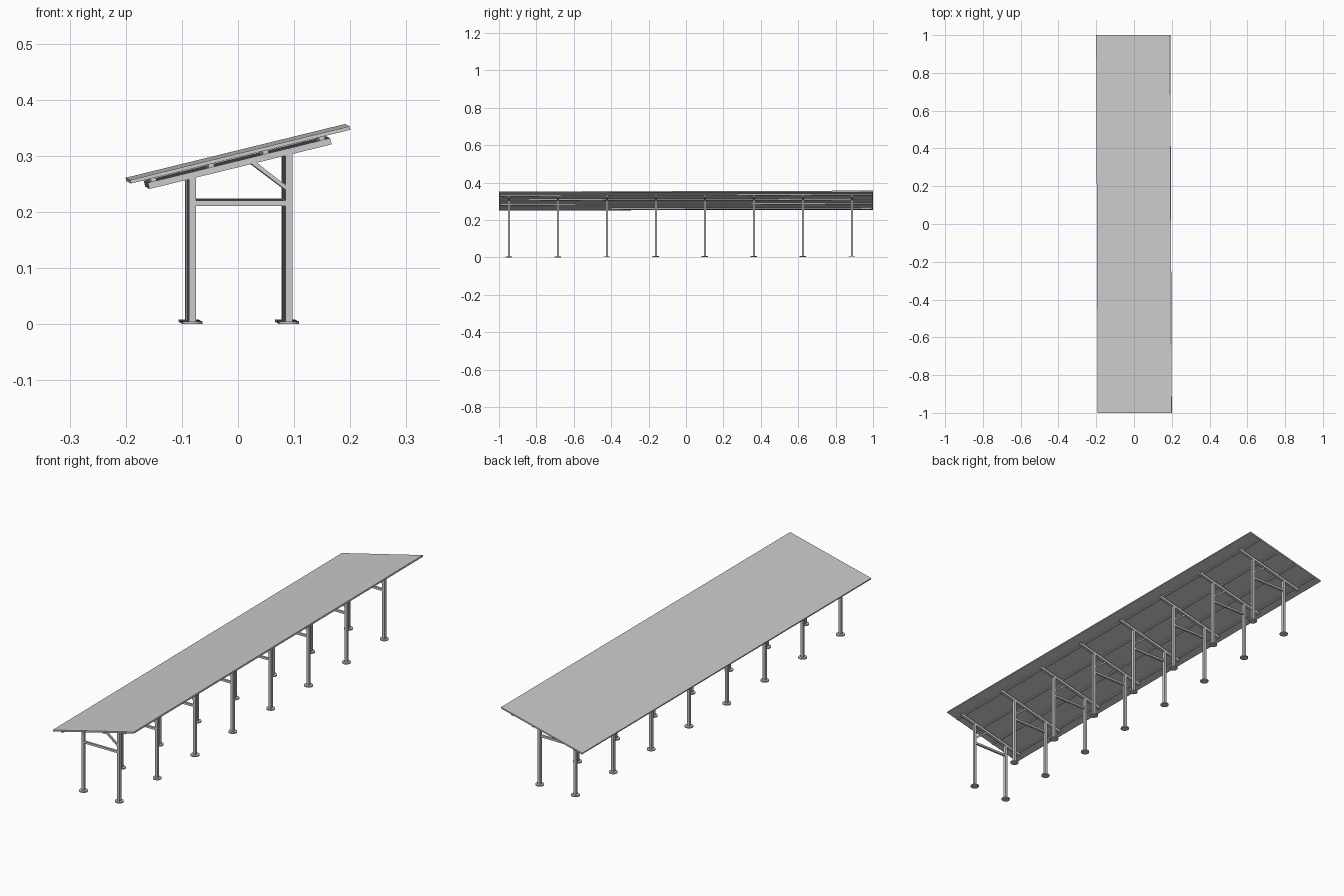
import bpy, bmesh, math

if "Cube" in bpy.data.objects:
    bpy.data.objects.remove(bpy.data.objects["Cube"])

DX, DZ = -0.004, 0.002          # slight drift of the whole row along y
SLOPE = 0.245                   # roof pitch


def drift(x, y, z):
    return (x + DX * (y + 0.95), y, z + DZ * (y + 0.95))


def prism(name, profile, y0, y1):
    """Extrude an x-z profile from y0 to y1 following the drift."""
    bm = bmesh.new()
    a = [bm.verts.new(drift(x, y0, z)) for x, z in profile]
    b = [bm.verts.new(drift(x, y1, z)) for x, z in profile]
    n = len(profile)
    bm.faces.new(a)
    bm.faces.new(b[::-1])
    for i in range(n):
        j = (i + 1) % n
        bm.faces.new((a[j], a[i], b[i], b[j]))
    bmesh.ops.recalc_face_normals(bm, faces=bm.faces)
    me = bpy.data.meshes.new(name)
    bm.to_mesh(me)
    bm.free()
    ob = bpy.data.objects.new(name, me)
    bpy.context.collection.objects.link(ob)
    return ob


def strip(x0, x1, z_mid, t):
    """Sloped band whose underside passes z_mid at x = 0."""
    c = math.cos(math.atan(SLOPE))
    ox, oz = -SLOPE * c * t, c * t
    lo0, lo1 = (x0, z_mid + SLOPE * x0), (x1, z_mid + SLOPE * x1)
    return [lo0, lo1, (lo1[0] + ox, lo1[1] + oz), (lo0[0] + ox, lo0[1] + oz)]


RAFTER, PURLIN, PANEL = 0.2795, 0.2910, 0.2975   # underside heights at x = 0

# Roof panel
prism("roof_panel", strip(-0.191, 0.200, PANEL, 0.0065), -1, 1)

# Purlins running lengthwise under the panel
for i, x in enumerate((-0.150, -0.047, 0.050, 0.150)):
    prism(f"purlin_{i}", strip(x - 0.005, x + 0.005, PURLIN, 0.0066), -0.995, 0.995)

# Support frames
for k in range(8):
    y = -0.947 + 0.262 * k
    w = 0.006
    prism(f"rafter_{k}", strip(-0.158, 0.167, RAFTER, 0.0115), y - w, y + w)
    for side, px in (("low", -0.081), ("high", 0.091)):
        l, r = px - 0.006, px + 0.006
        prism(f"post_{side}_{k}", [(l, 0.004), (r, 0.004),
              (r, RAFTER + SLOPE * r + 0.001), (l, RAFTER + SLOPE * l + 0.001)], y - w, y + w)
        # Round foot plate
        x, _, z = drift(px, y, 0.0025)
        bpy.ops.mesh.primitive_cylinder_add(vertices=16, radius=0.0175, depth=0.005,
                                            location=(x, y, z))
        bpy.context.object.name = f"foot_{side}_{k}"
    # Cross beam and diagonal brace
    prism(f"cross_beam_{k}", [(-0.077, 0.211), (0.087, 0.211),
          (0.087, 0.220), (-0.077, 0.220)], y - 0.0045, y + 0.0045)
    prism(f"brace_{k}", [(0.087, 0.238), (0.087, 0.246), (0.032, 0.289), (0.022, 0.287)],
          y - 0.004, y + 0.004)
